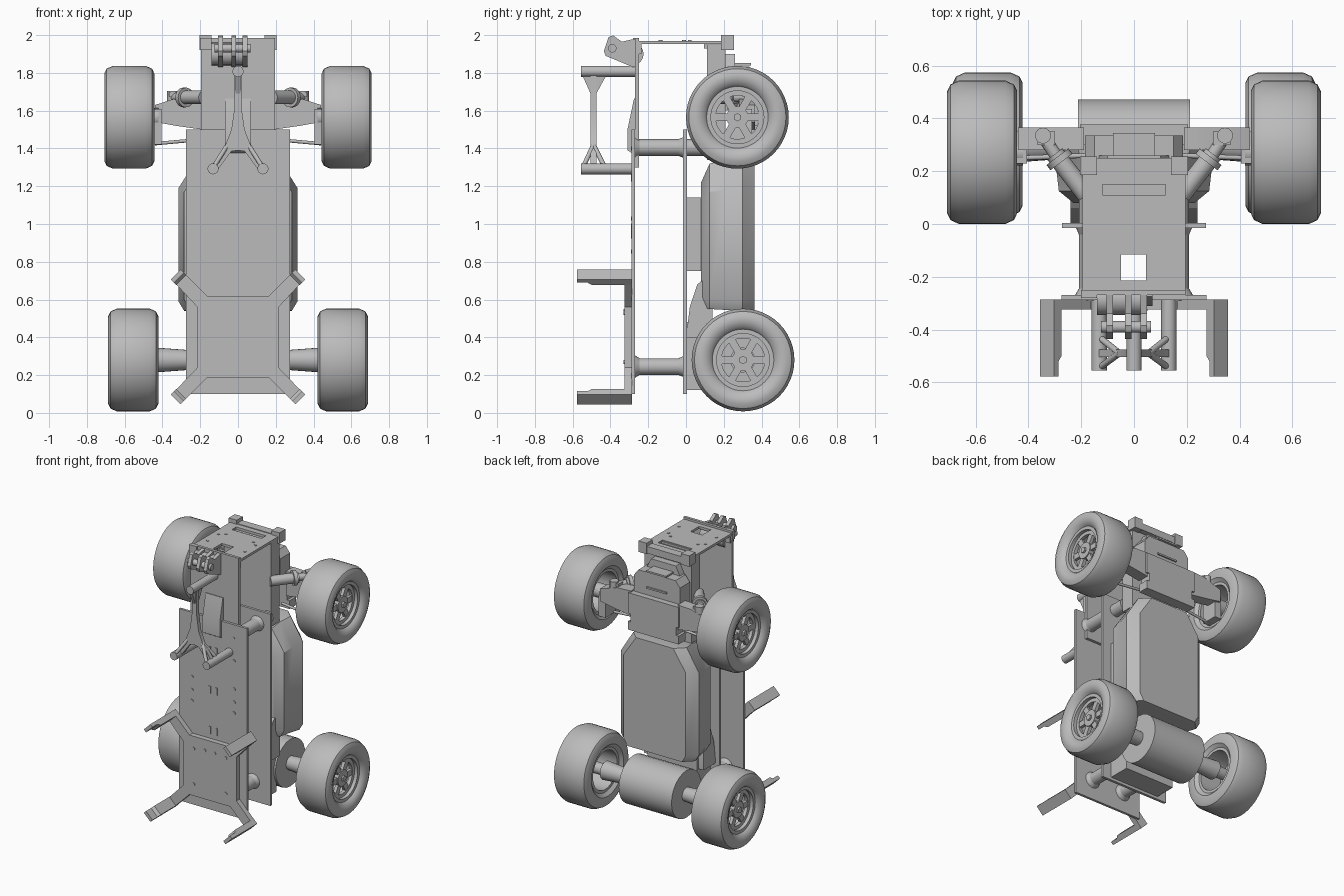
import bpy, bmesh, math
from mathutils import Vector, Matrix

cube = bpy.data.objects.get("Cube")
if cube:
    bpy.data.objects.remove(cube, do_unlink=True)

grey = bpy.data.materials.new("plain_grey")
grey.use_nodes = True
GREY = (0.5, 0.5, 0.5, 1)
grey.diffuse_color = GREY
grey.node_tree.nodes["Principled BSDF"].inputs["Base Color"].default_value = GREY
parts = []


def finish(name, bm, mirror=False):
    bmesh.ops.recalc_face_normals(bm, faces=bm.faces)
    mesh = bpy.data.meshes.new(name)
    bm.to_mesh(mesh)
    bm.free()
    mesh.materials.append(grey)
    obj = bpy.data.objects.new(name, mesh)
    bpy.context.collection.objects.link(obj)
    if mirror:
        obj.modifiers.new("mirror", "MIRROR").use_mirror_merge = False
    parts.append(obj)
    return obj


def add_box(bm, lo, hi):
    size = [b - a for a, b in zip(lo, hi)]
    mid = [(a + b) / 2 for a, b in zip(lo, hi)]
    m = Matrix.Translation(mid) @ Matrix.Diagonal((*size, 1))
    return bmesh.ops.create_cube(bm, size=1, matrix=m)["verts"]


def box(name, lo, hi, mirror=False):
    bm = bmesh.new()
    add_box(bm, lo, hi)
    return finish(name, bm, mirror)


def add_tube(bm, p, q, r1, r2=None, seg=24):
    p, q = Vector(p), Vector(q)
    d = q - p
    m = Matrix.Translation((p + q) / 2) @ d.to_track_quat("Z", "Y").to_matrix().to_4x4()
    bmesh.ops.create_cone(bm, cap_ends=True, segments=seg, radius1=r1,
                          radius2=r1 if r2 is None else r2, depth=d.length, matrix=m)


def tube(name, p, q, r1, r2=None, mirror=False):
    bm = bmesh.new()
    add_tube(bm, p, q, r1, r2)
    return finish(name, bm, mirror)


def loft(name, rings, mirror=False):
    """Skin closed rings of equal length and cap both ends."""
    bm = bmesh.new()
    rows = [[bm.verts.new(p) for p in ring] for ring in rings]
    n = len(rows[0])
    for a, b in zip(rows, rows[1:]):
        for i in range(n):
            bm.faces.new((a[i], a[(i + 1) % n], b[(i + 1) % n], b[i]))
    bm.faces.new(rows[0])
    bm.faces.new(rows[-1])
    return finish(name, bm, mirror)


def plate(name, half, y0, y1, mirror=False, both=True):
    """Extrude an x-z outline along y; a half outline is completed by symmetry."""
    pts = half + [(-x, z) for x, z in reversed(half) if x > 0] if both else half
    return loft(name, [[(x, y, z) for x, z in pts] for y in (y0, y1)], mirror)


def side_plate(name, pts, x0, x1, mirror=False):
    return loft(name, [[(x, y, z) for y, z in pts] for x in (x0, x1)], mirror)


def wheels(name, x, y, z):
    bm = bmesh.new()
    profile = [(.02, .16), (0, .185), (0, .232), (.012, .257), (.045, .272), (.22, .272),
               (.253, .257), (.265, .232), (.265, .205), (.252, .175), (.235, .163),
               (.235, .14), (.02, .14)]
    seg = 48
    rows = []
    for i in range(seg):
        a = math.tau * i / seg
        rows.append([bm.verts.new((u, r * math.cos(a), r * math.sin(a))) for u, r in profile])
    n = len(profile)
    for i in range(seg):
        a, b = rows[i], rows[(i + 1) % seg]
        for j in range(n):
            bm.faces.new((a[j], a[(j + 1) % n], b[(j + 1) % n], b[j]))
    # rim lip, spokes and hub
    for i in range(seg):
        a0, a1 = math.tau * i / seg, math.tau * (i + 1) / seg
        quad = [bm.verts.new((u, r * math.cos(a), r * math.sin(a)))
                for u in (.185, .21) for r, a in ((.115, a0), (.145, a0), (.145, a1), (.115, a1))]
        for f in ((0, 1, 2, 3), (4, 5, 6, 7), (0, 3, 7, 4)):
            bm.faces.new([quad[k] for k in f])
    for i in range(6):
        verts = add_box(bm, (.185, .03, -.02), (.208, .125, .02))
        bmesh.ops.rotate(bm, verts=verts, matrix=Matrix.Rotation(math.tau * i / 6, 3, "X"))
    add_tube(bm, (.17, 0, 0), (.215, 0, 0), .058)
    add_tube(bm, (.2, 0, 0), (.228, 0, 0), .022, seg=6)
    bmesh.ops.translate(bm, verts=bm.verts, vec=(x, y, z))
    return finish(name, bm, True)


wheels("upper_wheels", .443, .272, 1.565)
wheels("lower_wheels", .422, .302, .28)

# lower axle
tube("motor_drum", (-.213, .3, .28), (.213, .3, .28), .172)
tube("axle_sleeve", (.2, .3, .28), (.44, .3, .28), .048, .066, True)
tube("axle_shaft", (.43, .3, .28), (.62, .3, .28), .04, None, True)
box("motor_mount", (-.2, 0, .12), (.2, .16, .48))
side_plate("motor_bracket", [(0, .4), (.14, .4), (.14, .56), (.085, .7), (.06, .68), (.02, .56)],
           .17, .24, True)

# main chassis plates and spacers
box("front_chassis_plate", (-.275, -.288, .1), (.275, -.27, 1.5))
box("middle_chassis_plate", (-.272, -.015, .1), (.272, .004, 1.5))
for label, px, pz, end in (("upper", .165, 1.405, .11), ("lower", .13, .245, .02)):
    tube(label + "_spacer", (px, -.275, pz), (px, end, pz), .044, None, True)
    tube(label + "_spacer_foot", (px, -.272, pz), (px, -.245, pz), .06, .044, True)
    tube(label + "_spacer_collar", (px, -.04, pz), (px, -.014, pz), .044, .055, True)

# screws and slots on the front plate
bm = bmesh.new()
for x, z in ((.165, 1.4), (.17, 1.235), (.17, 1.03), (.17, .935), (.17, .855)):
    add_tube(bm, (x, -.291, z), (x, -.28, z), .011, seg=12)
for x, z in ((.13, .53), (.13, .27), (.04, .54)):
    add_tube(bm, (x, -.33, z), (x, -.31, z), .011, seg=12)
for z in (1.265, .975, .68):
    add_box(bm, (.018, -.291, z - .027), (.036, -.28, z + .027))
finish("plate_fasteners", bm, True)

# equipment tub behind the chassis
def tub_ring(y, w, top, shoulder, bottom):
    half = [(w - .03, bottom), (w, bottom + .05), (w, shoulder), (w - .1, top)]
    return [(x, y, z) for x, z in half] + [(-x, y, z) for x, z in reversed(half)]


loft("equipment_tub", [tub_ring(.08, .23, 1.22, 1.12, .56), tub_ring(.125, .285, 1.32, 1.17, .55),
                       tub_ring(.21, .295, 1.34, 1.18, .545), tub_ring(.3, .315, 1.35, 1.19, .54),
                       tub_ring(.362, .25, 1.35, 1.2, .54)])
box("tub_mount", (-.2, 0, .75), (.2, .09, 1.14))

# upper frame
box("upper_front_plate", (-.195, -.27, 1.3), (.195, -.25, 1.985))
top = box("top_plate", (-.195, -.255, 1.952), (.195, .2, 1.97))
for lo, hi in (((-.05, -.215, 1.9), (.045, -.115, 2.1)), ((-.12, .1, 1.9), (.12, .15, 2.1))):
    cutter = box("plate_cutter", lo, hi)
    parts.remove(cutter)
    mod = top.modifiers.new("opening", "BOOLEAN")
    mod.object = cutter
    mod.solver = "EXACT"
    bpy.context.view_layer.objects.active = top
    bpy.ops.object.modifier_apply(modifier=mod.name)
    bpy.data.objects.remove(cutter, do_unlink=True)
bm = bmesh.new()
for x, y in ((.11, .02), (.15, -.01), (.15, -.135)):
    add_tube(bm, (x, y, 1.96), (x, y, 1.974), .01, seg=12)
finish("top_fasteners", bm, True)
box("corner_gusset", (.15, -.25, 1.9), (.19, -.235, 1.955), True)
box("rear_top_bar", (-.2, .19, 1.925), (.2, .25, 1.975))
box("rear_bar_tab", (.14, .185, 1.92), (.205, .255, 2), True)
box("slot_lip", (-.12, .095, 1.93), (.12, .11, 1.965))
box("gearbox_core", (-.19, .11, 1.34), (.19, .21, 1.95))
plate("gearbox_cover", [(.16, 1.6), (.16, 1.78), (.1, 1.9)], .2, .26)
plate("steering_servo", [(.185, 1.6), (.185, 1.79), (.15, 1.835)], .22, .335)
for z in (1.72, 1.84):
    box("servo_rib", (-.08, .25, z), (.08, .345, z + .012))

# upper axle arms, knuckles, dampers and links
plate("axle_back_plate", [(.205, 1.4), (.205, 1.46), (.185, 1.46), (.185, 1.52), (.205, 1.52),
                          (.205, 1.67)], .3, .378)
plate("axle_arm", [(.19, 1.5), (.19, 1.68), (.3, 1.675), (.44, 1.63), (.44, 1.54), (.33, 1.52)],
      .28, .365, True, False)
plate("steering_knuckle", [(.405, 1.42), (.405, 1.61), (.45, 1.61), (.46, 1.57), (.46, 1.42)],
      .23, .35, True, False)
tube("stub_axle", (.42, .272, 1.565), (.63, .272, 1.565), .05, None, True)
tube("steering_link", (.17, .26, 1.45), (.44, .25, 1.425), .009, None, True)
tube("damper_body", (.18, .11, 1.67), (.3, .265, 1.67), .036, None, True)
tube("damper_collar", (.275, .235, 1.67), (.29, .255, 1.67), .052, None, True)
tube("damper_rod", (.29, .25, 1.67), (.345, .335, 1.67), .024, None, True)
tube("damper_mount", (.345, .335, 1.64), (.345, .335, 1.705), .03, None, True)
box("damper_tab", (.3, .3, 1.675), (.365, .35, 1.695), True)

# hinge lugs at the top of the front
lug = [(-.25, 1.83), (-.28, 1.83), (-.425, 1.89), (-.435, 1.915), (-.41, 1.99), (-.385, 1.998),
       (-.34, 1.965), (-.25, 1.985)]
for x in (-.105, -.035, .025):
    side_plate("hinge_lug", lug, x, x + .025)
tube("hinge_pin", (-.125, -.39, 1.93), (.065, -.39, 1.93), .022)
box("hinge_side_rib", (-.2, -.28, 1.92), (-.14, -.25, 1.985))
tube("hinge_roll", (-.14, -.285, 1.9), (.05, -.285, 1.9), .06)

# tripod post assembly on the front
plate("tripod_web", [(0, 1.39), (.035, 1.385), (.12, 1.27), (.15, 1.295), (.07, 1.41), (.035, 1.5),
                     (.018, 1.62), (.018, 1.81), (0, 1.815)], -.505, -.475)
tube("tripod_top_pin", (0, -.555, 1.808), (0, -.255, 1.808), .029)
tube("tripod_lower_pin", (.132, -.555, 1.292), (.132, -.275, 1.292), .029, None, True)
side_plate("tripod_top_gusset", [(-.55, 1.79), (-.42, 1.79), (-.475, 1.69), (-.505, 1.69)], -.012, .012)
for y in (-.545, -.43):
    tube("tripod_brace", (.13, y, 1.3), (.055, -.49, 1.42), .012, None, True)
side_plate("front_wedge", [(-.26, 1.36), (-.31, 1.39), (-.31, 1.5), (-.275, 1.665), (-.26, 1.665)],
           -.07, .07)

# guard plate with diagonal arms and forward blades
plate("guard_plate", [(.165, .185), (.3, .05), (.35, .1), (.215, .24), (.215, .56), (.35, .705),
                      (.3, .755), (.165, .62)], -.325, -.286)
for label, z, s in (("upper", .718, 1), ("lower", .086, -1)):
    c, along, across = Vector((.315, z)), Vector((.0145, .0145 * s)), Vector((.026, -.026 * s))
    ring = [c + along + across, c + along - across, c - along - across, c - along + across]
    tip = [p if i < 2 else p + along * .8 for i, p in enumerate(ring)]
    loft(label + "_guard_blade", [[(p.x, y, p.y) for p in r] for y, r in
                                  ((-.286, ring), (-.5, ring), (-.52, tip), (-.578, tip))], True)

# smooth round surfaces, keep hard edges
bpy.ops.object.select_all(action="DESELECT")
for obj in parts:
    obj.select_set(True)
bpy.context.view_layer.objects.active = parts[0]
bpy.ops.object.shade_smooth_by_angle(angle=math.radians(32))
